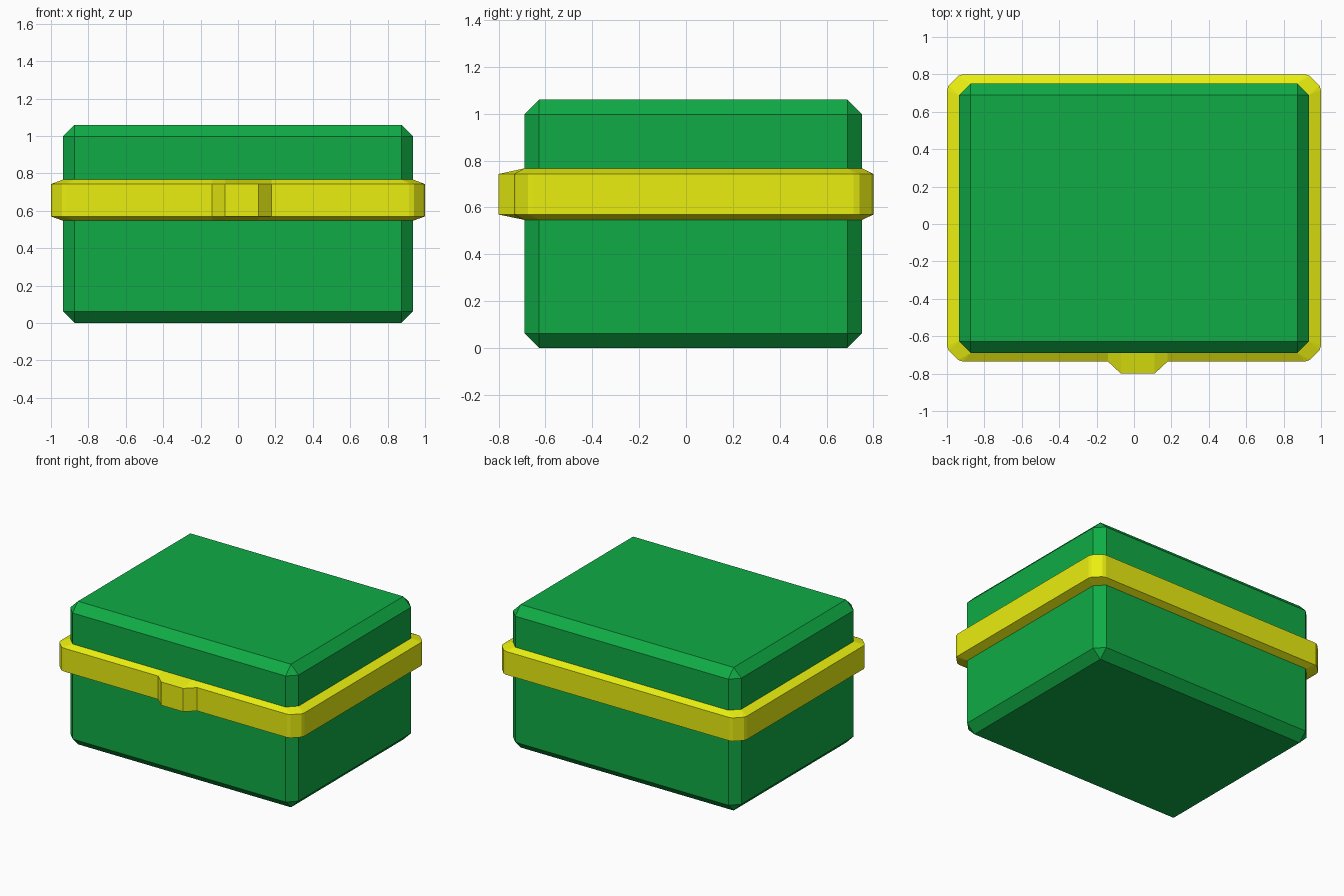
import bpy, bmesh
from mathutils import Matrix

if "Cube" in bpy.data.objects:
    bpy.data.objects.remove(bpy.data.objects["Cube"])


def material(name, color):
    m = bpy.data.materials.new(name)
    m.diffuse_color = color
    m.use_nodes = True
    m.node_tree.nodes["Principled BSDF"].inputs["Base Color"].default_value = m.diffuse_color
    return m


def add_object(name, bm, mat):
    bmesh.ops.recalc_face_normals(bm, faces=bm.faces)
    mesh = bpy.data.meshes.new(name)
    bm.to_mesh(mesh)
    bm.free()
    mesh.materials.append(mat)
    ob = bpy.data.objects.new(name, mesh)
    bpy.context.collection.objects.link(ob)
    return ob


green = material("green", (0.005, 0.41, 0.06, 1))
yellow = material("yellow", (0.82, 0.86, 0.005, 1))

HX, Y0, Y1, H, C = 0.936, -0.69, 0.752, 1.06, 0.063

# Chamfered box body
bm = bmesh.new()
bmesh.ops.create_cube(bm, size=1, matrix=Matrix.Translation((0, (Y0 + Y1) / 2, H / 2))
                      @ Matrix.Diagonal((2 * HX, Y1 - Y0, H, 1)))
bmesh.ops.bevel(bm, geom=bm.edges[:], offset=C, segments=1, affect='EDGES')
add_object("box_body", bm, green)

# Band outline as (outer point, inner point) pairs, starting with the front latch
BX, BY0, BY1 = 1.0, -0.735, 0.80
pairs = [((x, y), (x, Y0)) for x, y in
         ((-0.14, BY0), (-0.07, -0.80), (0.11, -0.80), (0.18, BY0))]

# Rounded corners, counter-clockwise from front right
corner = [(0.085, 0.0), (0.06, 0.008), (0.008, 0.06), (0.0, 0.085)]
for sx, sy in ((1, -1), (1, 1), (-1, 1), (-1, -1)):
    oy, iy = (BY0, Y0) if sy < 0 else (BY1, Y1)
    pts = []
    for i, (dx, dy) in enumerate(corner):
        inner = (sx * (HX - C), iy) if i < 2 else (sx * HX, iy - sy * C)
        pts.append(((sx * (BX - dx), oy - sy * dy), inner))
    pairs += pts if sx * sy < 0 else pts[::-1]

# Loft the band: inner bottom, outer bottom, outer top, inner top
bm = bmesh.new()
rings = [[bm.verts.new((*p[k], z)) for p in pairs]
         for k, z in ((1, 0.547), (0, 0.57), (0, 0.743), (1, 0.767))]
n = len(pairs)
for a, b in zip(rings, rings[1:]):
    for i in range(n):
        j = (i + 1) % n
        bm.faces.new((a[i], a[j], b[j], b[i]))
bmesh.ops.remove_doubles(bm, verts=bm.verts, dist=1e-4)
add_object("band_with_latch", bm, yellow)
